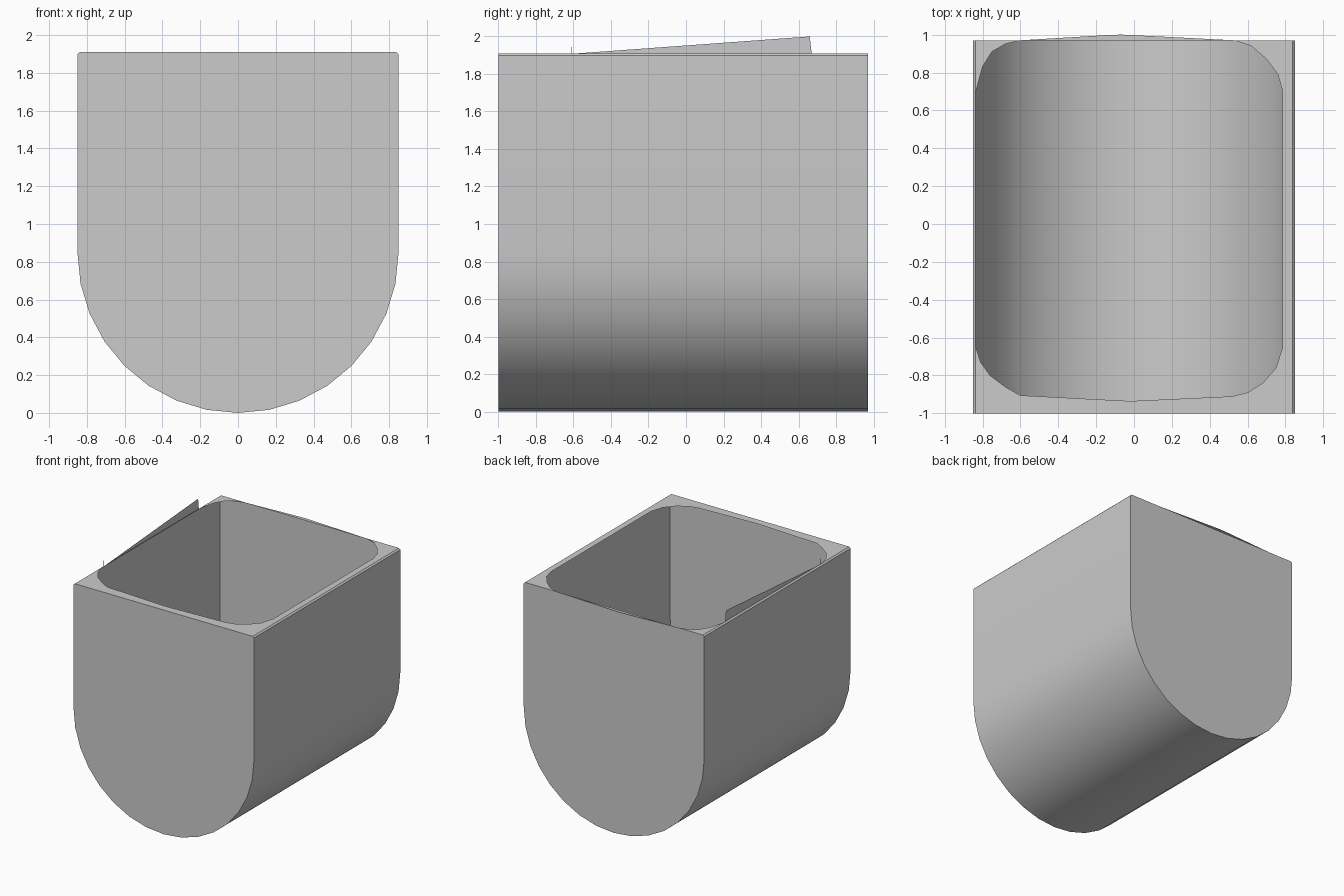
import bpy
import math

if "Cube" in bpy.data.objects:
    bpy.data.objects.remove(bpy.data.objects["Cube"], do_unlink=True)

grey = bpy.data.materials.new("plain grey")
grey.use_nodes = True
COLOUR = (0.6, 0.6, 0.6, 1)
grey.diffuse_color = COLOUR
grey.node_tree.nodes["Principled BSDF"].inputs["Base Color"].default_value = COLOUR

R, TOP, FRONT, BACK = 0.85, 1.91, -1.0, 0.97
BEVEL = 0.012


def make(name, verts, faces, smooth=False):
    mesh = bpy.data.meshes.new(name)
    mesh.from_pydata(verts, [], faces)
    mesh.materials.append(grey)
    obj = bpy.data.objects.new(name, mesh)
    bpy.context.collection.objects.link(obj)
    if smooth:
        bpy.ops.object.select_all(action='DESELECT')
        obj.select_set(True)
        bpy.context.view_layer.objects.active = obj
        bpy.ops.object.shade_smooth_by_angle(angle=math.radians(30))
    return obj


# U-shaped thin trough: half-round bottom, straight sides, bevelled top edge
STEPS = 16
arc = [(-R * math.cos(math.pi * i / STEPS), R - R * math.sin(math.pi * i / STEPS))
       for i in range(STEPS + 1)]
profile = ([(-R + BEVEL, TOP), (-R, TOP - BEVEL)] + arc +
           [(R, TOP - BEVEL), (R - BEVEL, TOP)])
n = len(profile)
verts = [(x, y, z) for y in (FRONT, BACK) for x, z in profile]
faces = [(i, n + i, n + i + 1, i + 1) for i in range(n - 1)]
faces += [tuple(range(n)), tuple(reversed(range(n, 2 * n)))]
make("trough_shell", verts, faces, smooth=True)

# Flat rim around a rounded opening, fanned out to the four corners
opening = [(-0.835, 0.7), (-0.8, 0.83), (-0.75, 0.91), (-0.68, 0.95), (-0.6, BACK),
           (-0.07, BACK), (0.53, BACK), (0.62, 0.94), (0.7, 0.87), (0.76, 0.79),
           (0.785, 0.7), (0.785, -0.65), (0.75, -0.76), (0.68, -0.84), (0.6, -0.89),
           (0.52, -0.91), (-0.02, -0.935), (-0.6, -0.905), (-0.68, -0.86),
           (-0.76, -0.8), (-0.81, -0.73), (-0.835, -0.65)]


def corner(p):
    return (math.copysign(R - BEVEL, p[0]), BACK if p[1] > 0 else FRONT)


def area(a, b, c):
    return abs((b[0] - a[0]) * (c[1] - a[1]) - (b[1] - a[1]) * (c[0] - a[0]))


triangles = []
for p, q in zip(opening, opening[1:] + opening[:1]):
    triangles.append((corner(p), q, p))
    if corner(p) != corner(q):
        triangles.append((corner(p), corner(q), q))
triangles = [t for t in triangles if area(*t) > 1e-5]
verts = [(x, y, TOP) for t in triangles for x, y in t]
make("top_rim", verts, [(i, i + 1, i + 2) for i in range(0, len(verts), 3)])

# Thin lip standing out past the back wall
make("back_lip", [(x, y, TOP) for x, y in
                  ((-0.6, BACK), (0.53, BACK), (0.0, 0.997), (-0.07, 1.0), (-0.15, 0.997))],
     [(0, 1, 2, 3, 4)])

# Thin wedge-shaped flap and small spike rising from the side edge
make("side_flap", [(-0.838, y, z) for y, z in ((-0.58, TOP), (0.67, TOP), (0.66, 2.0))],
     [(2, 1, 0)])
make("side_spike", [(-0.838, y, z) for y, z in ((-0.612, TOP), (-0.608, TOP), (-0.61, 1.96))],
     [(2, 1, 0)])
